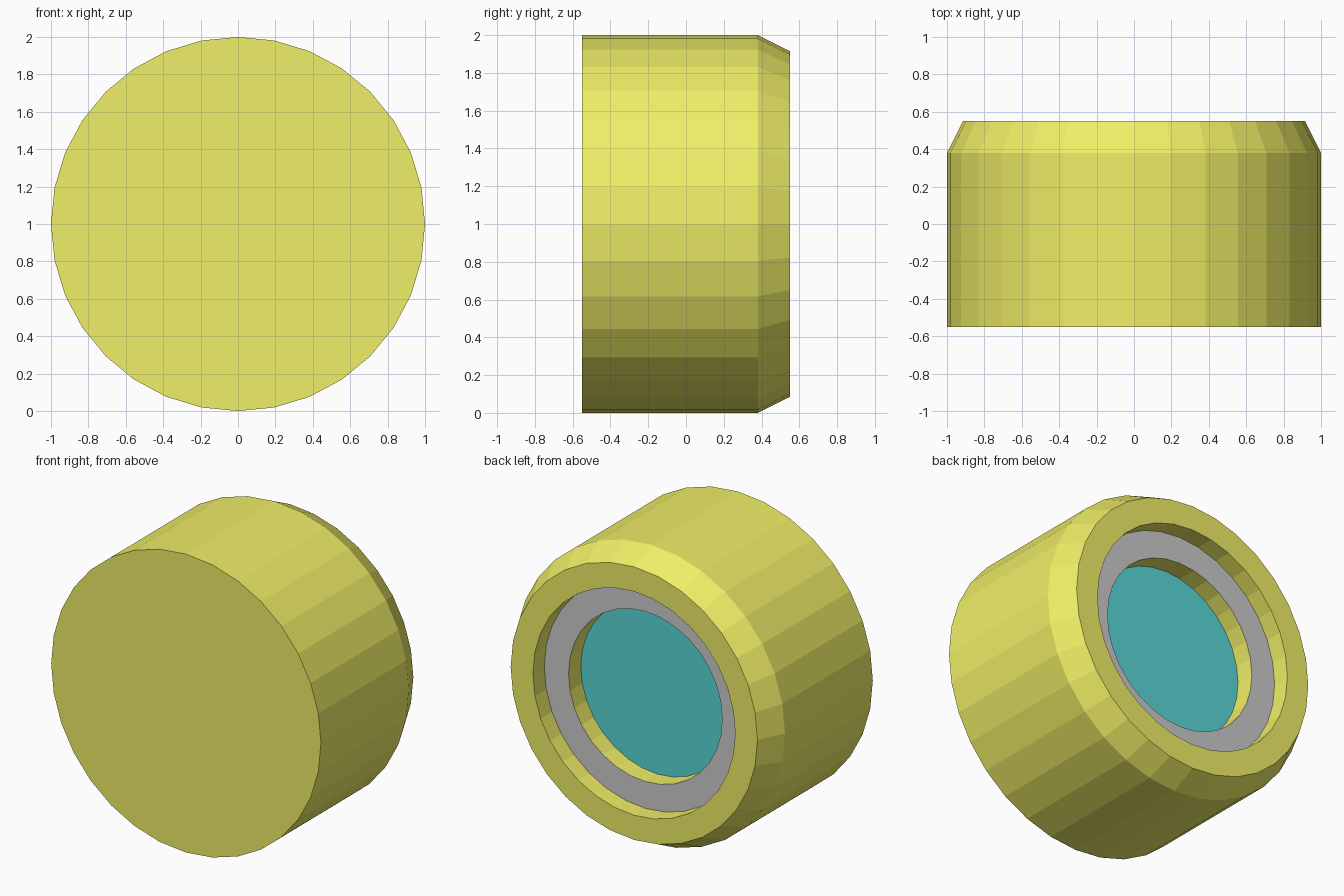
import bpy
from math import sin, cos, pi

if "Cube" in bpy.data.objects:
    bpy.data.objects.remove(bpy.data.objects["Cube"])

SIDES = 32


def material(name, color):
    m = bpy.data.materials.new(name)
    m.diffuse_color = (*color, 1)
    m.use_nodes = True
    m.node_tree.nodes["Principled BSDF"].inputs["Base Color"].default_value = m.diffuse_color
    return m


def lathe(name, profile, mat=None, cap_front=False, cap_back=False):
    """Revolve (radius, y) points around the y axis at height z = 1."""
    verts = [(r * cos(2 * pi * i / SIDES), y, 1 + r * sin(2 * pi * i / SIDES))
             for r, y in profile for i in range(SIDES)]
    faces = []
    for k in range(len(profile) - 1):
        a, b = k * SIDES, (k + 1) * SIDES
        for i in range(SIDES):
            j = (i + 1) % SIDES
            faces.append((a + i, b + i, b + j, a + j))
    if cap_front:
        faces.append(tuple(range(SIDES)))
    if cap_back:
        last = (len(profile) - 1) * SIDES
        faces.append(tuple(reversed(range(last, last + SIDES))))
    mesh = bpy.data.meshes.new(name)
    mesh.from_pydata(verts, [], faces)
    obj = bpy.data.objects.new(name, mesh)
    bpy.context.collection.objects.link(obj)
    if mat:
        mesh.materials.append(mat)
    return obj


yellow = material("yellow", (0.87, 0.86, 0.135))
teal = material("teal", (0.10, 0.68, 0.68))

# Outer housing: flat front, chamfered back rim, first recess wall
lathe("housing", [(1, -0.55), (1, 0.38), (0.915, 0.55), (0.75, 0.55), (0.75, 0.43)],
      yellow, cap_front=True)

# Grey ring set inside the rim
lathe("inner_ring", [(0.75, 0.43), (0.57, 0.43)])

# Wall of the deeper recess
lathe("recess_wall", [(0.57, 0.43), (0.57, 0.30)], yellow)

# Teal disc at the bottom of the recess
lathe("lens_disc", [(0.57, 0.30)], teal, cap_back=True)
